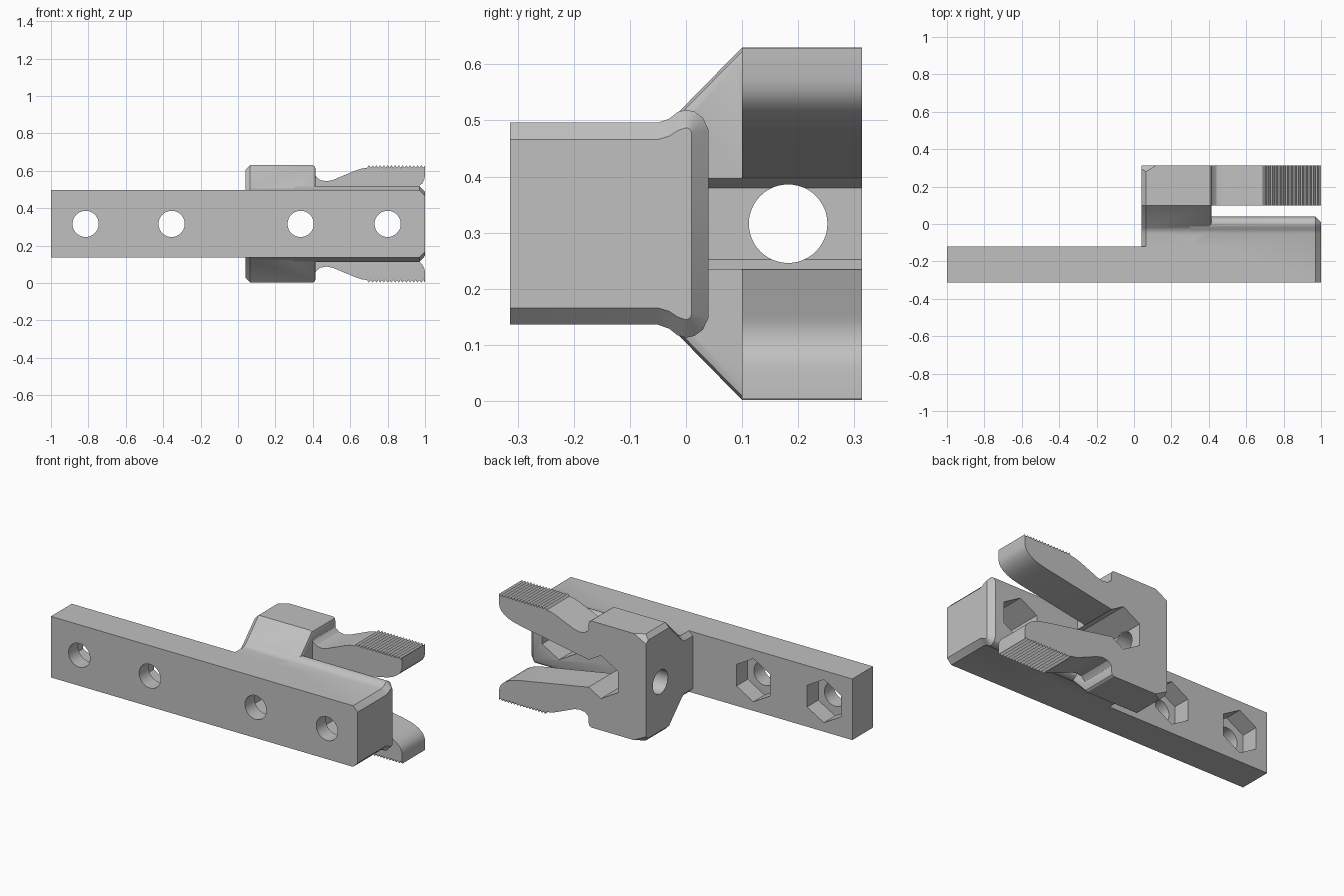
import bpy, bmesh, math
from mathutils import Vector

cube = bpy.data.objects.get("Cube")
if cube:
    bpy.data.objects.remove(cube, do_unlink=True)

MID = 0.316      # height of the symmetry plane
BACK = 0.314     # half depth

grey = bpy.data.materials.new("plain_grey")
grey.use_nodes = True
colour = (0.53, 0.53, 0.53, 1)
grey.diffuse_color = colour
grey.node_tree.nodes["Principled BSDF"].inputs["Base Color"].default_value = colour


def loft(name, rings):
    """Closed solid through rings of equal point count."""
    bm = bmesh.new()
    loops = [[bm.verts.new(p) for p in ring] for ring in rings]
    n = len(loops[0])
    for a, b in zip(loops, loops[1:]):
        for i in range(n):
            j = (i + 1) % n
            bm.faces.new((a[i], a[j], b[j], b[i]))
    bm.faces.new(loops[0])
    bm.faces.new(loops[-1])
    bmesh.ops.recalc_face_normals(bm, faces=bm.faces)
    mesh = bpy.data.meshes.new(name)
    bm.to_mesh(mesh)
    bm.free()
    mesh.materials.append(grey)
    ob = bpy.data.objects.new(name, mesh)
    bpy.context.collection.objects.link(ob)
    return ob


def section(x, half):
    """Ring across x, mirrored above and below the middle."""
    return ([(x, y, MID + h) for y, h in half] +
            [(x, y, MID - h) for y, h in reversed(half)])


def prism(name, outline, y0, y1):
    return loft(name, [[(x, y, z) for x, z in outline] for y in (y0, y1)])


def polygon(u, v, radius, sides):
    turns = [2 * math.pi * i / sides for i in range(sides)]
    return [(u + radius * math.sin(t), v + radius * math.cos(t)) for t in turns]


def combine(target, other, operation):
    bpy.context.view_layer.objects.active = target
    mod = target.modifiers.new(operation.lower(), "BOOLEAN")
    mod.operation = operation
    mod.solver = "EXACT"
    mod.object = other
    bpy.ops.object.modifier_apply(modifier=mod.name)
    bpy.data.objects.remove(other, do_unlink=True)


# Long mounting rail
rail_half = [(-BACK, 0.18), (-0.12, 0.18)]
clip_mount = loft("clip_mount", [section(-1, rail_half), section(0.41, rail_half)])

# Thick rail end with a flared, rounded back and a chamfered tip
end_half = [(-BACK, 0.18), (-0.05, 0.18), (-0.03, 0.187), (-0.015, 0.199),
            (0, 0.203), (0.015, 0.2), (0.03, 0.189), (0.04, 0.168)]
tip_half = [(-BACK, 0.15), (-0.05, 0.15), (-0.03, 0.156), (-0.015, 0.166),
            (0, 0.171), (0.004, 0.17), (0.008, 0.167), (0.01, 0.16)]
rail_end = loft("rail_end", [section(0.3, end_half), section(0.97, end_half),
                             section(1, tip_half)])

# Clip body with sloped shoulders and chamfered ends
body_half = [(-0.12, 0.18), (-0.05, 0.18), (-0.035, 0.183), (-0.02, 0.192),
             (0.09, 0.304), (0.1, 0.314), (BACK, 0.314)]


def inset(d):
    return [(y, h - d) for y, h in body_half]


clip_body = loft("clip_body", [section(0.04, inset(0.025)), section(0.065, body_half),
                               section(0.4, body_half), section(0.411, inset(0.007)),
                               section(0.415, inset(0.022))])

# Small corner cuts at the back of the body
bm = bmesh.new()
bm.from_mesh(clip_body.data)
for side in (1, -1):
    cut = bmesh.ops.bisect_plane(
        bm, geom=bm.verts[:] + bm.edges[:] + bm.faces[:],
        plane_co=(0.065, 0.28, MID + side * 0.314),
        plane_no=Vector((-0.526, 0.85, side)), clear_outer=True)
    edges = [e for e in cut["geom_cut"] if isinstance(e, bmesh.types.BMEdge)]
    bmesh.ops.holes_fill(bm, edges=edges)
bmesh.ops.recalc_face_normals(bm, faces=bm.faces)
bm.to_mesh(clip_body.data)
bm.free()

combine(clip_mount, rail_end, "UNION")
combine(clip_mount, clip_body, "UNION")

# Jaws with a finger recess, serrated grip and rounded tip
jaw = [(0.38, 0.075), (0.38, 0.27), (0.41, 0.265), (0.42, 0.25), (0.44, 0.234),
       (0.475, 0.228), (0.51, 0.236), (0.63, 0.286), (0.66, 0.296), (0.69, 0.3)]
for i in range(15):
    x = 0.7 + 0.02 * i
    jaw += [(x, 0.314), (x + 0.01, 0.3)]
jaw += [(1, 0.312), (1, 0.256), (0.995, 0.235), (0.985, 0.217), (0.965, 0.199),
        (0.94, 0.184), (0.91, 0.173), (0.86, 0.161)]
for name, side in (("upper_jaw", 1), ("lower_jaw", -1)):
    part = prism(name, [(x, MID + side * h) for x, h in jaw], 0.1, BACK)
    combine(clip_mount, part, "UNION")

# Bolt holes with hexagonal nut pockets open to the back
for x in (-0.815, -0.355, 0.335, 0.8):
    hole = prism("bolt_hole", polygon(x, MID, 0.07, 40), -0.4, 0)
    combine(clip_mount, hole, "DIFFERENCE")
    depth_end = 0.08 if x > 0.5 else 0.4
    pocket = prism("nut_pocket", polygon(x, MID, 0.127, 6), -0.225, depth_end)
    combine(clip_mount, pocket, "DIFFERENCE")

# Round bore through the clip body along its length
bore = loft("bore", [[(x, y, z) for y, z in polygon(0.182, MID, 0.07, 48)]
                     for x in (-0.1, 0.35)])
combine(clip_mount, bore, "DIFFERENCE")

bpy.ops.object.select_all(action="DESELECT")
clip_mount.select_set(True)
bpy.context.view_layer.objects.active = clip_mount
bpy.ops.object.shade_smooth_by_angle(angle=math.radians(28))
